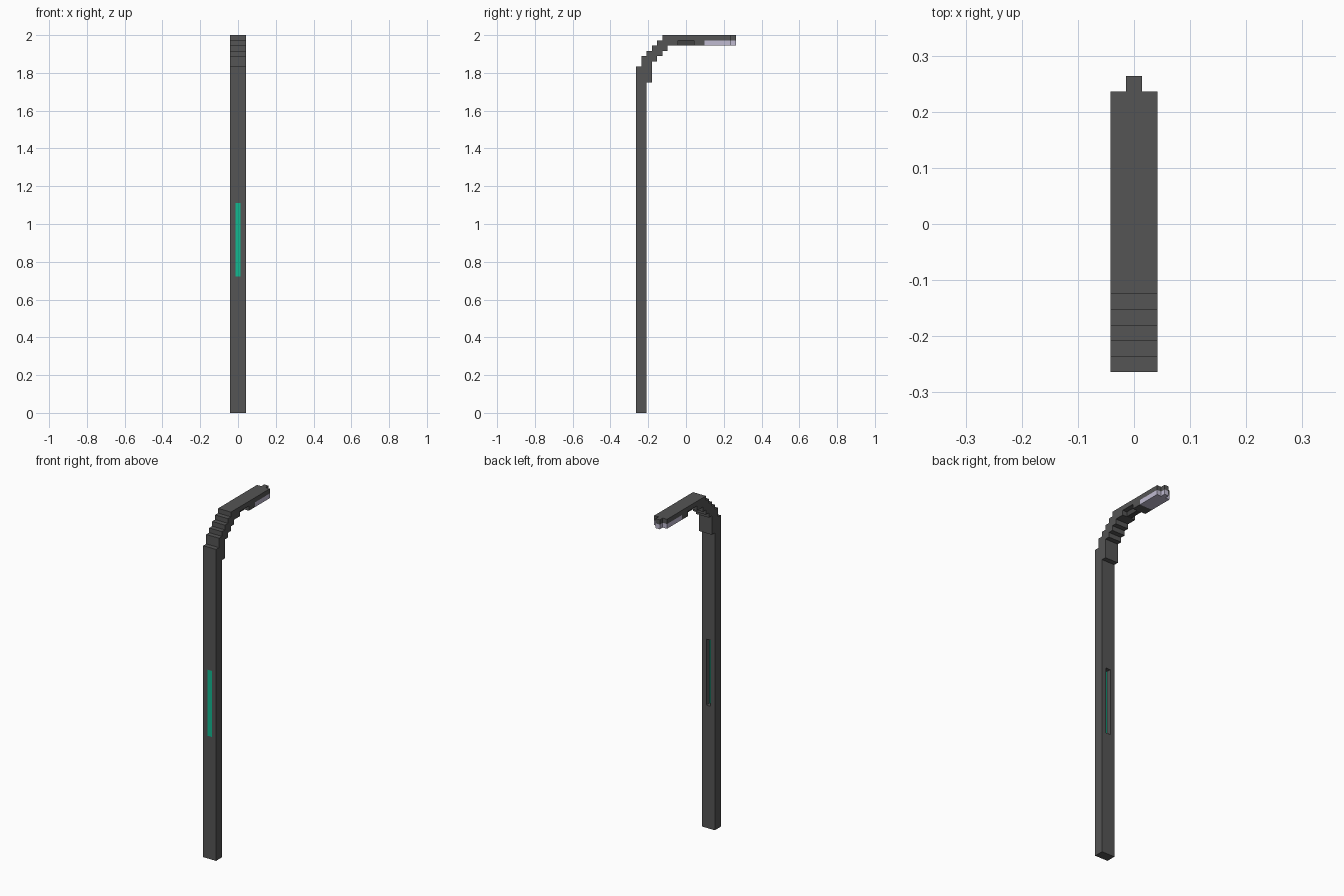
import bpy, bmesh

if "Cube" in bpy.data.objects:
    bpy.data.objects.remove(bpy.data.objects["Cube"])

U = 1 / 36          # one block of the stepped design
Y0 = -9.5           # front of the model, in blocks


def material(name, rgb):
    m = bpy.data.materials.new(name)
    m.diffuse_color = (*rgb, 1)
    m.use_nodes = True
    m.node_tree.nodes["Principled BSDF"].inputs["Base Color"].default_value = m.diffuse_color
    return m


DARK = material("dark grey metal", (0.09, 0.09, 0.09))
SHADE = material("charcoal", (0.055, 0.055, 0.055))
TEAL = material("teal", (0.006, 0.48, 0.28))
PALE = material("pale lavender glass", (0.53, 0.50, 0.64))


def prism(name, outline, low, high, axis, mat):
    """Extrude an outline of block coordinates: axis x takes (y, z), axis z takes (x, y)."""
    bm = bmesh.new()
    if axis == "x":
        pts = [(low * U, (a + Y0) * U, b * U) for a, b in outline]
        move = ((high - low) * U, 0, 0)
    else:
        pts = [(a * U, (b + Y0) * U, low * U) for a, b in outline]
        move = (0, 0, (high - low) * U)
    face = bm.faces.new([bm.verts.new(p) for p in pts])
    ext = bmesh.ops.extrude_face_region(bm, geom=[face])
    verts = [v for v in ext["geom"] if isinstance(v, bmesh.types.BMVert)]
    bmesh.ops.translate(bm, verts=verts, vec=move)
    bmesh.ops.recalc_face_normals(bm, faces=bm.faces)
    mesh = bpy.data.meshes.new(name)
    bm.to_mesh(mesh)
    bm.free()
    mesh.materials.append(mat)
    ob = bpy.data.objects.new(name, mesh)
    bpy.context.collection.objects.link(ob)
    return ob


def box(name, x, y, z, mat):
    return prism(name, [(y[0], z[0]), (y[1], z[0]), (y[1], z[1]), (y[0], z[1])],
                 x[0], x[1], "x", mat)


def cut(target, cutter):
    mod = target.modifiers.new("cut", "BOOLEAN")
    mod.operation, mod.solver, mod.object = "DIFFERENCE", "EXACT", cutter
    bpy.context.view_layer.objects.active = target
    bpy.ops.object.modifier_apply(modifier=mod.name)
    bpy.data.objects.remove(cutter)


# post, stepped bend and arm as one side profile
profile = [(0, 0), (2, 0), (2, 63), (3, 63), (3, 67), (4, 67), (4, 68), (5, 68),
           (5, 69), (6, 69), (6, 70), (13, 70), (13, 71), (18, 71), (18, 72),
           (5, 72), (5, 71), (4, 71), (4, 70), (3, 70), (3, 69), (2, 69),
           (2, 68), (1, 68), (1, 66), (0, 66)]
post = prism("post_and_arm", profile, -1.5, 1.5, "x", DARK)

# slot through the post, and side recesses under the arm
cut(post, box("slot_cutter", (-.5, .5), (-1, 3), (26, 40), DARK))
cut(post, box("recess_cutter", (-2, 2), (8, 11), (69, 71), DARK))

# core between the side recesses
box("arm_core", (-.5, .5), (8, 11), (70, 71), SHADE)

# teal panel at the front of the slot
box("front_panel", (-.5, .5), (0, 1), (26, 40), TEAL)

# narrow tip of the arm
box("arm_tip", (-.5, .5), (18, 19), (71, 72), DARK)

# pale lamp under the arm, with the same narrow tip
lamp = [(-1.5, 13), (1.5, 13), (1.5, 18), (.5, 18), (.5, 19), (-.5, 19), (-.5, 18), (-1.5, 18)]
prism("lamp", lamp, 70, 71, "z", PALE)
